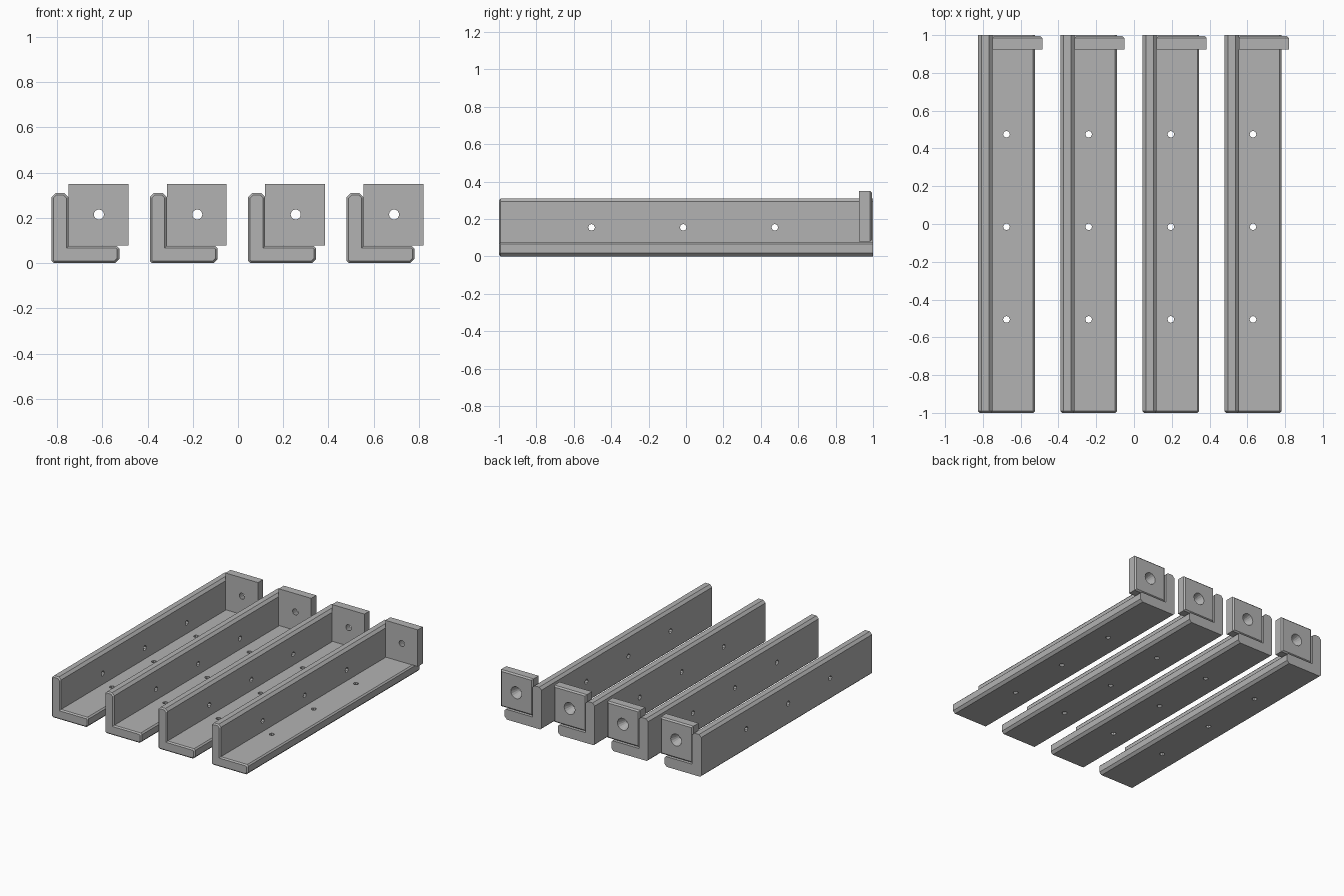
import bpy, bmesh
from math import pi
from mathutils import Matrix, Vector

if "Cube" in bpy.data.objects:
    bpy.data.objects.remove(bpy.data.objects["Cube"])

grey = bpy.data.materials.new("plain grey")
grey.use_nodes = True
grey.diffuse_color = (0.45, 0.45, 0.45, 1)
grey.node_tree.nodes["Principled BSDF"].inputs["Base Color"].default_value = (0.45, 0.45, 0.45, 1)

COUNT, FIRST_X, PITCH = 4, -0.825, 0.435
WIDTH, HEIGHT, THICK = 0.30, 0.31, 0.075
HOLE_Y = (-0.505, -0.015, 0.475)


def new_object(name, bm):
    bmesh.ops.recalc_face_normals(bm, faces=bm.faces)
    mesh = bpy.data.meshes.new(name)
    bm.to_mesh(mesh)
    bm.free()
    mesh.materials.append(grey)
    obj = bpy.data.objects.new(name, mesh)
    bpy.context.collection.objects.link(obj)
    return obj


def prism(profile, y0, y1, chamfer_y, chamfer):
    """Extrude an x-z profile along y and chamfer the rim of one end."""
    bm = bmesh.new()
    face = bm.faces.new([bm.verts.new((x, y0, z)) for x, z in profile])
    ext = bmesh.ops.extrude_face_region(bm, geom=[face])
    verts = [g for g in ext["geom"] if isinstance(g, bmesh.types.BMVert)]
    bmesh.ops.translate(bm, verts=verts, vec=(0, y1 - y0, 0))
    bmesh.ops.recalc_face_normals(bm, faces=bm.faces)
    rim = [e for e in bm.edges if all(abs(v.co.y - chamfer_y) < 1e-5 for v in e.verts)]
    bmesh.ops.bevel(bm, geom=rim, offset=chamfer, segments=1, affect='EDGES')
    return bm


def drill(bm, centre, rotation, r1, r2, depth, sides):
    bmesh.ops.create_cone(bm, cap_ends=True, segments=sides, radius1=r1, radius2=r2,
                          depth=depth, matrix=Matrix.Translation(Vector(centre)) @ rotation)


def cut(obj, bm):
    """Subtract the drills and keep the result as a plain mesh."""
    cutter = new_object("drill_cutter", bm)
    cutter.hide_render = True
    mod = obj.modifiers.new("holes", 'BOOLEAN')
    mod.object, mod.operation, mod.solver = cutter, 'DIFFERENCE', 'EXACT'
    graph = bpy.context.evaluated_depsgraph_get()
    mesh = bpy.data.meshes.new_from_object(obj.evaluated_get(graph))
    obj.modifiers.clear()
    obj.data = mesh
    bpy.data.objects.remove(cutter)


# Angle rail: L section with chamfered corners
c, s = 0.018, 0.01
section = [(s, 0), (WIDTH - c, 0), (WIDTH, c), (WIDTH, THICK - s), (WIDTH - s, THICK),
           (THICK, THICK), (THICK, HEIGHT - c), (THICK - c, HEIGHT), (c, HEIGHT),
           (0, HEIGHT - c), (0, s)]
rail = new_object("angle_rail_1", prism(section, -1, 1, -1, 0.009))

# Screw holes through the floor and the wall
drills = bmesh.new()
for y in HOLE_Y:
    drill(drills, (0.15, y, THICK / 2), Matrix(), 0.018, 0.018, 0.12, 8)
    drill(drills, (THICK / 2, y, 0.155), Matrix.Rotation(pi / 2, 4, 'Y'), 0.018, 0.018, 0.12, 8)
cut(rail, drills)

# End plate with a countersunk hole
x0, x1, z0, z1 = THICK, 0.34, THICK + 0.004, 0.35
plate = new_object("end_plate_1", prism([(x0, z0), (x1, z0), (x1, z1), (x0, z1)],
                                        0.925, 0.994, 0.994, 0.01))
drills = bmesh.new()
drill(drills, (0.21, 0.959, 0.215), Matrix.Rotation(-pi / 2, 4, 'X'), 0.019, 0.047, 0.088, 16)
cut(plate, drills)

# Repeat the bracket along x
for part in (rail, plate):
    part.location.x = FIRST_X
    for i in range(1, COUNT):
        copy = part.copy()
        copy.name = part.name.replace("1", str(i + 1))
        copy.location.x = FIRST_X + i * PITCH
        bpy.context.collection.objects.link(copy)
